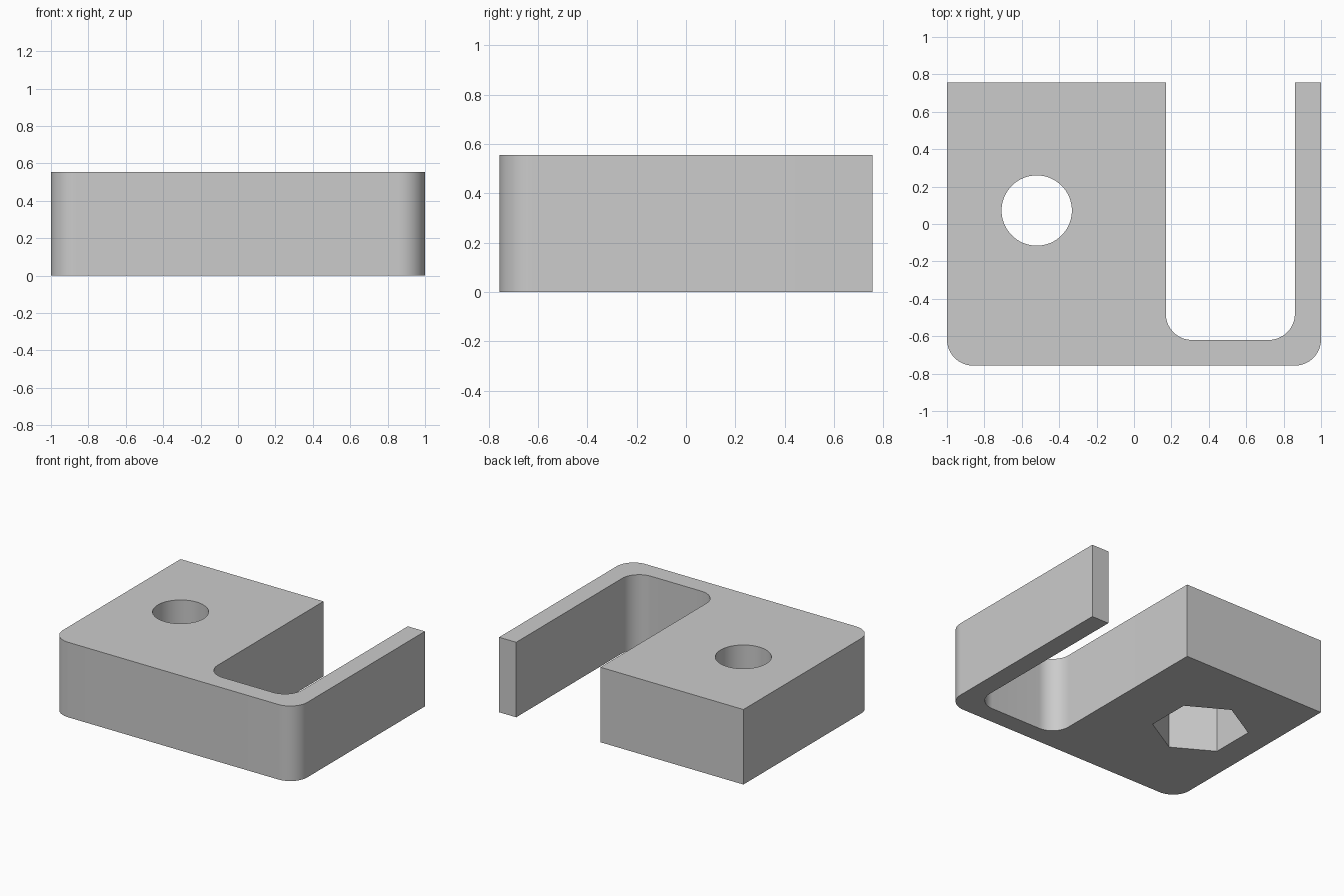
import bpy, bmesh
from math import cos, sin, radians

if "Cube" in bpy.data.objects:
    bpy.data.objects.remove(bpy.data.objects["Cube"], do_unlink=True)

HEIGHT = 0.555
X, Y = 1.0, 0.757            # half width and half depth
SLOT_L, SLOT_R, SLOT_Y = 0.17, 0.86, -0.62
R = 0.14                     # radius of all rounded corners
HOLE = (-0.52, 0.072)

grey = bpy.data.materials.new("plain_grey")
grey.use_nodes = True
colour = (0.6, 0.6, 0.6, 1)
grey.diffuse_color = colour
grey.node_tree.nodes["Principled BSDF"].inputs["Base Color"].default_value = colour


def arc(cx, cy, r, start, end, steps):
    angles = [radians(start + (end - start) * i / steps) for i in range(steps + 1)]
    return [(cx + r * cos(a), cy + r * sin(a)) for a in angles]


def prism(name, outline, z0, z1):
    """Extrude a closed counter-clockwise outline from z0 to z1."""
    bm = bmesh.new()
    face = bm.faces.new([bm.verts.new((x, y, z0)) for x, y in outline])
    ext = bmesh.ops.extrude_face_region(bm, geom=[face], use_keep_orig=True)
    top = [v for v in ext["geom"] if isinstance(v, bmesh.types.BMVert)]
    bmesh.ops.translate(bm, verts=top, vec=(0, 0, z1 - z0))
    bmesh.ops.recalc_face_normals(bm, faces=bm.faces)
    mesh = bpy.data.meshes.new(name)
    bm.to_mesh(mesh)
    bm.free()
    mesh.materials.append(grey)
    obj = bpy.data.objects.new(name, mesh)
    bpy.context.collection.objects.link(obj)
    return obj


def cut(target, cutter):
    """Subtract the cutter, then remove it."""
    mod = target.modifiers.new("cut", "BOOLEAN")
    mod.operation, mod.solver, mod.object = "DIFFERENCE", "EXACT", cutter
    bpy.context.view_layer.objects.active = target
    bpy.ops.object.modifier_apply(modifier=mod.name)
    bpy.data.objects.remove(cutter, do_unlink=True)


# Block with a thin wrap-around arm and a slot open at the back
outline = [(-X, Y)]
outline += arc(-X + R, -Y + R, R, 180, 270, 16)
outline += arc(X - R, -Y + R, R, 270, 360, 16)
outline += [(X, Y), (SLOT_R, Y)]
outline += arc(SLOT_R - R, SLOT_Y + R, R, 0, -90, 16)
outline += arc(SLOT_L + R, SLOT_Y + R, R, 270, 180, 16)
outline += [(SLOT_L, Y)]
bracket = prism("bracket", outline, 0, HEIGHT)

# Round through hole and hexagonal nut pocket underneath
cut(bracket, prism("hole_cutter", arc(*HOLE, 0.188, 0, 360, 64)[:-1], -0.1, HEIGHT + 0.1))
cut(bracket, prism("pocket_cutter", arc(*HOLE, 0.325, 30, 390, 6)[:-1], -0.1, 0.355))

# Smooth rounded walls, sharp edges elsewhere
bpy.ops.object.select_all(action="DESELECT")
bracket.select_set(True)
bpy.context.view_layer.objects.active = bracket
bpy.ops.object.shade_smooth_by_angle(angle=radians(30))
